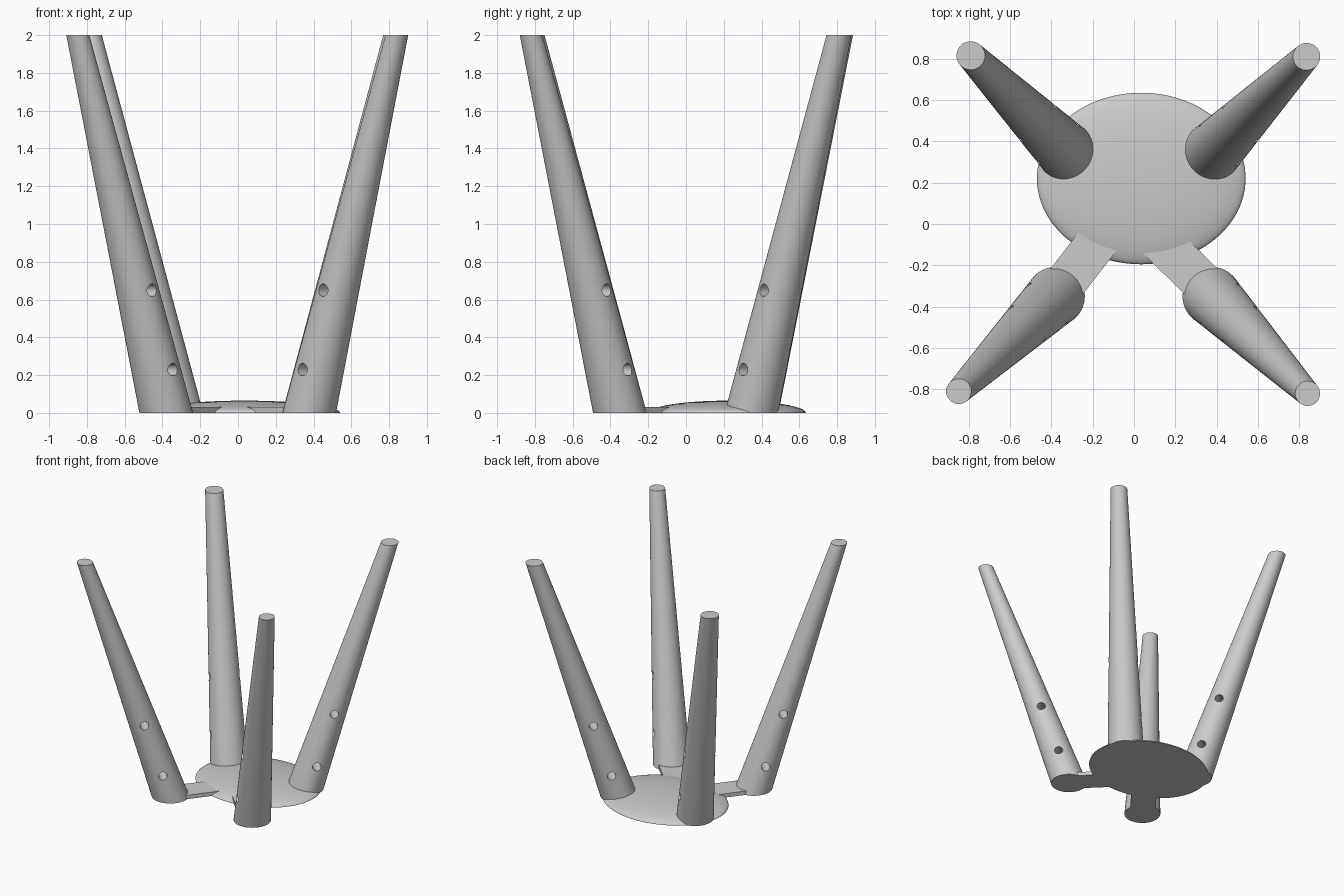
import bpy
import bmesh
from math import cos, sin, pi, atan2
from mathutils import Matrix, Vector

if "Cube" in bpy.data.objects:
    bpy.data.objects.remove(bpy.data.objects["Cube"], do_unlink=True)

grey = bpy.data.materials.new("light_grey")
grey.use_nodes = True
colour = (0.6, 0.6, 0.6, 1)
grey.diffuse_color = colour
grey.node_tree.nodes["Principled BSDF"].inputs["Base Color"].default_value = colour


def finish(name, bm):
    bmesh.ops.recalc_face_normals(bm, faces=bm.faces)
    mesh = bpy.data.meshes.new(name)
    bm.to_mesh(mesh)
    bm.free()
    mesh.materials.append(grey)
    obj = bpy.data.objects.new(name, mesh)
    bpy.context.collection.objects.link(obj)
    return obj


def activate(obj):
    bpy.ops.object.select_all(action='DESELECT')
    obj.select_set(True)
    bpy.context.view_layer.objects.active = obj


def smooth(obj):
    activate(obj)
    bpy.ops.object.shade_smooth_by_angle(angle=pi / 5)


def loft(name, rings, sides=64):
    """Join level ellipses, each given as centre, x radius and y radius."""
    bm = bmesh.new()
    loops = []
    for c, rx, ry in rings:
        loops.append([bm.verts.new((c[0] + rx * cos(2 * pi * i / sides),
                                    c[1] + ry * sin(2 * pi * i / sides), c[2]))
                      for i in range(sides)])
    for a, b in zip(loops, loops[1:]):
        for i in range(sides):
            j = (i + 1) % sides
            bm.faces.new((a[i], a[j], b[j], b[i]))
    bm.faces.new(loops[0])
    bm.faces.new(loops[-1])
    return finish(name, bm)


# Low domed base with a flat underside
steps = 16
rings = []
for k in range(steps):
    a = pi / 2 * k / steps
    rings.append(((0.035, 0.22, 0.065 * sin(a)), 0.505 * cos(a), 0.415 * cos(a)))
smooth(loft("base_dome", rings, 96))

# Splayed tapering legs: foot centre, top centre, top radius
FOOT_R = 0.142
HOLE_R = 0.033
legs = {
    "front_left_leg": ((0.377, -0.35), (0.84, -0.82), 0.06),
    "front_right_leg": ((-0.38, -0.35), (-0.848, -0.81), 0.061),
    "back_left_leg": ((0.376, 0.346), (0.835, 0.81), 0.066),
    "back_right_leg": ((-0.326, 0.348), (-0.79, 0.815), 0.069),
}
for name, (foot, top, top_r) in legs.items():
    lo, hi = Vector((*foot, 0)), Vector((*top, 2))
    leg = loft(name, [(lo, FOOT_R, FOOT_R), (hi, top_r, top_r)])

    # Two level holes bored straight through, across the splay direction
    across = Vector((-lo.y, lo.x, 0)).normalized()
    cutter_bm = bmesh.new()
    for z in (0.23, 0.65):
        turn = across.to_track_quat('Z', 'Y').to_matrix().to_4x4()
        bmesh.ops.create_cone(cutter_bm, cap_ends=True, segments=32,
                              radius1=HOLE_R, radius2=HOLE_R, depth=0.5,
                              matrix=Matrix.Translation(lo.lerp(hi, z / 2)) @ turn)
    cutter = finish("hole_cutter", cutter_bm)
    cutter.hide_render = True
    activate(leg)
    mod = leg.modifiers.new("holes", 'BOOLEAN')
    mod.operation = 'DIFFERENCE'
    mod.solver = 'EXACT'
    mod.object = cutter
    bpy.ops.object.modifier_apply(modifier=mod.name)
    bpy.data.objects.remove(cutter, do_unlink=True)
    smooth(leg)


# Flat struts joining the front feet to the base
def strut(name, middle, direction):
    bm = bmesh.new()
    bmesh.ops.create_cube(bm, size=1, matrix=(
        Matrix.Translation((*middle, 0.016))
        @ Matrix.Rotation(atan2(direction[1], direction[0]), 4, 'Z')
        @ Matrix.Diagonal((0.4, 0.2, 0.032, 1))))
    finish(name, bm)


strut("front_left_strut", (0.24, -0.195), (-0.71, 0.7))
strut("front_right_strut", (-0.25, -0.18), (0.61, 0.79))
